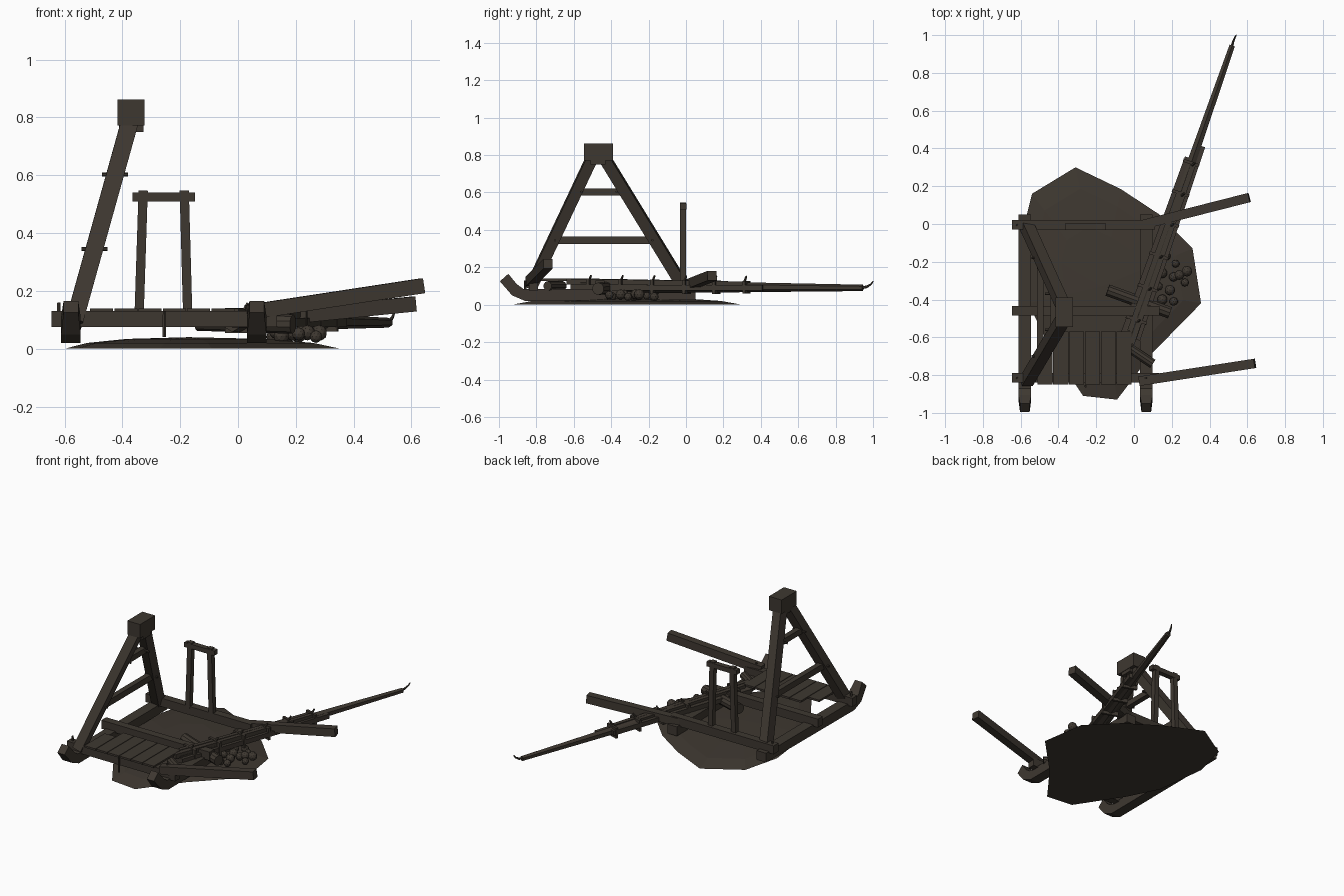
import bpy, bmesh, math, random
from mathutils import Vector, Matrix

if "Cube" in bpy.data.objects:
    bpy.data.objects.remove(bpy.data.objects["Cube"])

random.seed(4)


def material(name, rgb):
    m = bpy.data.materials.new(name)
    m.diffuse_color = (*rgb, 1)
    m.use_nodes = True
    m.node_tree.nodes["Principled BSDF"].inputs["Base Color"].default_value = m.diffuse_color
    return m


WOOD = material("weathered dark wood", (0.048, 0.039, 0.030))


def finish(name, bm, mat=WOOD):
    bmesh.ops.recalc_face_normals(bm, faces=bm.faces)
    me = bpy.data.meshes.new(name)
    bm.to_mesh(me)
    bm.free()
    me.materials.append(mat)
    ob = bpy.data.objects.new(name, me)
    bpy.context.collection.objects.link(ob)
    return ob


def frame(a, b, up):
    """Matrix at the midpoint of a-b: local z along the line, local y towards up."""
    a, b = Vector(a), Vector(b)
    z = (b - a).normalized()
    x = Vector(up).cross(z).normalized()
    rot = Matrix((x, z.cross(x), z)).transposed().to_4x4()
    return Matrix.Translation((a + b) / 2) @ rot, (b - a).length


def beam(name, a, b, w, h, up=(0, 0, 1)):
    m, length = frame(a, b, up)
    bm = bmesh.new()
    bmesh.ops.create_cube(bm, size=1, matrix=m @ Matrix.Diagonal((w, h, length, 1)))
    return finish(name, bm)


def pole(name, a, b, r1, r2, sides=8, up=(0, 0, 1)):
    m, length = frame(a, b, up)
    bm = bmesh.new()
    bmesh.ops.create_cone(bm, cap_ends=True, segments=sides, radius1=r1, radius2=r2,
                          depth=length, matrix=m)
    return finish(name, bm)


# low earth mound: irregular outline with shrinking, rising rings
outline = [(-.54, .16), (-.31, .30), (-.07, .185), (.135, .05), (.31, -.13), (.355, -.42),
           (.10, -.68), (-.09, -.93), (-.27, -.91), (-.46, -.62), (-.56, -.42), (-.60, -.08)]
bm = bmesh.new()
rings = [[bm.verts.new((-.17 + (x + .17) * s, -.33 + (y + .33) * s, z)) for x, y in outline]
         for s, z in ((1, 0), (.82, .02), (.5, .034))]
bm.faces.new(rings[0])
for lo, hi in zip(rings, rings[1:]):
    for i in range(len(outline)):
        j = (i + 1) % len(outline)
        bm.faces.new((lo[i], lo[j], hi[j], hi[i]))
top = bm.verts.new((-.17, -.33, .04))
for i in range(len(outline)):
    bm.faces.new((rings[-1][i - 1], rings[-1][i], top))
finish("ground_mound", bm)

# sled runners with an upturned front
profile = [(.05, .025), (.05, .085), (-.87, .085), (-.905, .11), (-.95, .165),
           (-.995, .125), (-.93, .05), (-.86, .02)]
for side, x in (("left", -.578), ("right", .065)):
    bm = bmesh.new()
    face = bm.faces.new([bm.verts.new((x - .034, y, z)) for y, z in profile])
    ext = bmesh.ops.extrude_face_region(bm, geom=[face])["geom"]
    bmesh.ops.translate(bm, vec=(.068, 0, 0), verts=[v for v in ext if isinstance(v, bmesh.types.BMVert)])
    for v in bm.verts:  # narrow the tip a little
        if v.co.y < -.94:
            v.co.x = x + (v.co.x - x) * .75
    finish(side + "_runner", bm)

# cross beams of the bed
for name, y, x2 in (("front", -.815, .135), ("middle", -.46, .135), ("back", -.005, .11)):
    beam(name + "_cross_beam", (-.645, y, .103), (x2, y, .103), .05, .055)

# deck planks at the front
for i in range(6):
    x = -.472 + i * .084
    beam("deck_plank", (x, -.85, .134), (x, -.64 if i == 0 else -.57, .134), .08, .012)

# leaning A-frame that still stands
apex = Vector((-.37, -.47, .80))
feet = Vector((-.568, -.83, .09)), Vector((-.568, -.01, .09))
for name, foot, dy in (("front", feet[0], -.025), ("back", feet[1], .025)):
    beam(name + "_tower_leg", foot, apex + Vector((0, dy, 0)), .06, .06, (1, 0, -.3))
for z, y1, y2, h in ((.345, -.72, -.16, .04), (.603, -.58, -.35, .036)):
    x = -.568 + .198 * (z - .09) / .71
    beam("tower_cross_bar", (x, y1, z), (x, y2, z), .035, h)
    for y in (y1 + .02, y2 - .02):
        pole("tower_peg", (x - .045, y, z), (x + .045, y, z), .007, .007, 6)
beam("tower_head", (-.37, -.545, .817), (-.37, -.39, .817), .092, .09)
beam("tower_head_block", (-.37, -.51, .785), (-.37, -.43, .785), .085, .07)

# small upright frame at the back
for x1, x2 in ((-.342, -.328), (-.174, -.186)):
    beam("frame_post", (x1, -.015, .12), (x2, -.015, .547), .032, .032, (0, 1, 0))
beam("frame_top_bar", (-.365, -.015, .525), (-.148, -.015, .525), .034, .03)

# two fallen tower legs
beam("fallen_front_leg", (.03, -.832, .125), (.64, -.738, .218), .05, .052)
beam("fallen_back_leg", (.04, -.005, .098), (.61, .14, .155), .05, .052)

# fallen throwing arm: tapered core, side splints, lashings and tip hook
start, end = Vector((-.02, -.60, .098)), Vector((.52, .945, .09))
along = (end - start).normalized()
across = along.cross(Vector((0, 0, 1))).normalized()


def on_arm(t, off=0, dz=0):
    return start + along * t + across * off + Vector((0, 0, dz))


pole("throwing_arm", start, end, .04, .017, 6)
for off, dz, t1, t2 in ((-.042, .005, 0, 1.0), (.042, -.005, .0, 1.08),
                        (-.014, .028, .03, .8), (.02, .026, -.03, .98)):
    beam("arm_splint", on_arm(t1, off, dz), on_arm(t2, off * .7, dz * .6), .026, .03)
for t in (.09, .27, .45, .63, .80, .97):
    w = .118 - .03 * t
    beam("arm_lashing", on_arm(t), on_arm(t + .016), w, .088 - .02 * t)
    pole("lashing_knot", on_arm(t, .01, .03), on_arm(t + .015, .02, .06), .008, .005, 5)
hook = [(.515, .93, .09), (.525, .965, .095), (.535, .99, .11), (.541, 1.0, .126)]
for i in range(3):
    pole("arm_hook", hook[i], hook[i + 1], .009 - .002 * i, .007 - .002 * i, 6)

# axle through the arm and a broken roller
pole("arm_axle", (-.14, -.35, .095), (.19, -.47, .085), .033, .033, 10)
pole("broken_roller", (-.02, -.66, .10), (.10, -.74, .10), .026, .026, 10)

# spilled counterweight stones
spots = [(.12, -.20), (.17, -.17), (.22, -.21), (.28, -.25), (.15, -.26), (.21, -.28),
         (.27, -.31), (.13, -.33), (.19, -.35), (.15, -.40), (.21, -.41), (.24, -.27)]
for x, y in spots:
    r = random.uniform(.02, .029)
    bm = bmesh.new()
    bmesh.ops.create_icosphere(bm, subdivisions=2, radius=r,
                               matrix=Matrix.Translation((x, y, random.uniform(.04, .058))))
    finish("spilled_stone", bm)

# loose pegs
for a, b in (((-.62, -.815, .12), (-.62, -.815, .16)), ((.065, -.815, .12), (.062, -.815, .165)),
             ((-.255, -.86, .04), (-.255, -.86, .13)), ((-.62, -.005, .12), (-.62, -.005, .145))):
    pole("peg", a, b, .007, .006, 6, (0, 1, 0))
